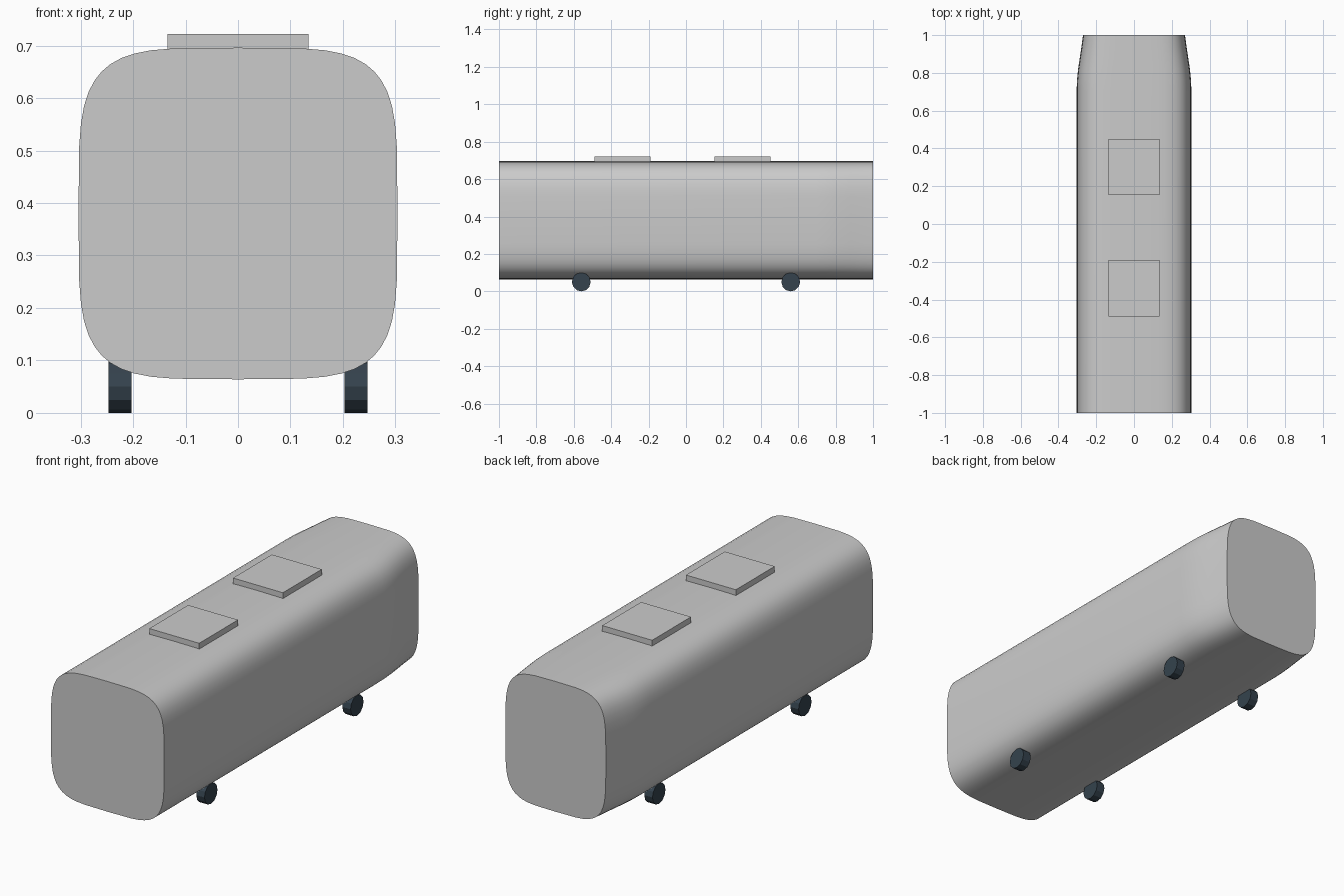
import bpy, bmesh
from math import cos, sin, pi, copysign

cube = bpy.data.objects.get("Cube")
if cube:
    bpy.data.objects.remove(cube, do_unlink=True)


def make_material(name, color):
    mat = bpy.data.materials.new(name)
    mat.use_nodes = True
    mat.diffuse_color = color
    mat.node_tree.nodes["Principled BSDF"].inputs["Base Color"].default_value = color
    return mat


def make_object(name, bm, mat):
    bmesh.ops.recalc_face_normals(bm, faces=bm.faces)
    mesh = bpy.data.meshes.new(name)
    bm.to_mesh(mesh)
    bm.free()
    mesh.materials.append(mat)
    obj = bpy.data.objects.new(name, mesh)
    bpy.context.collection.objects.link(obj)
    return obj


grey = make_material("body grey", (0.6, 0.6, 0.6, 1))
rubber = make_material("dark rubber", (0.035, 0.055, 0.075, 1))

# Body: rounded-square section swept along y, narrowing in width at the back
SIDES, POWER = 48, 0.45
HALF_HEIGHT, CENTRE = 0.316, 0.38
stations = [(-1, 0.304), (0.7, 0.304), (0.76, 0.302), (0.82, 0.296),
            (0.88, 0.287), (0.94, 0.278), (1, 0.27)]


def rounded(v):
    return copysign(abs(v) ** POWER, v) if abs(v) > 1e-6 else 0.0


bm = bmesh.new()
rings = []
for y, half_width in stations:
    angles = [2 * pi * i / SIDES for i in range(SIDES)]
    rings.append([bm.verts.new((half_width * rounded(cos(a)), y,
                                CENTRE + HALF_HEIGHT * rounded(sin(a)))) for a in angles])
for near, far in zip(rings, rings[1:]):
    for i in range(SIDES):
        j = (i + 1) % SIDES
        bm.faces.new((near[i], near[j], far[j], far[i]))
bm.faces.new(rings[0])
bm.faces.new(rings[-1])
body = make_object("body", bm, grey)
bpy.ops.object.select_all(action="DESELECT")
body.select_set(True)
bpy.context.view_layer.objects.active = body
bpy.ops.object.shade_smooth_by_angle(angle=pi / 5)

# Roof boxes
for name, y in (("front_roof_box", -0.34), ("rear_roof_box", 0.302)):
    bm = bmesh.new()
    bmesh.ops.create_cube(bm, size=1)
    bmesh.ops.scale(bm, vec=(0.268, 0.298, 0.05), verts=bm.verts)
    bmesh.ops.translate(bm, vec=(0, y, 0.697), verts=bm.verts)
    make_object(name, bm, grey)

# Wheels: twelve-sided discs lying across the body
RADIUS, WIDTH = 0.05, 0.044
for end, y in (("front", -0.56), ("rear", 0.56)):
    for side, x in (("left", 0.225), ("right", -0.225)):
        bm = bmesh.new()
        discs = [[bm.verts.new((x + dx, y + RADIUS * sin(pi * i / 6),
                                RADIUS + RADIUS * cos(pi * i / 6))) for i in range(12)]
                 for dx in (-WIDTH / 2, WIDTH / 2)]
        inner, outer = discs
        bm.faces.new(inner)
        bm.faces.new(outer)
        for i in range(12):
            j = (i + 1) % 12
            bm.faces.new((inner[i], inner[j], outer[j], outer[i]))
        make_object(f"{end}_{side}_wheel", bm, rubber)
